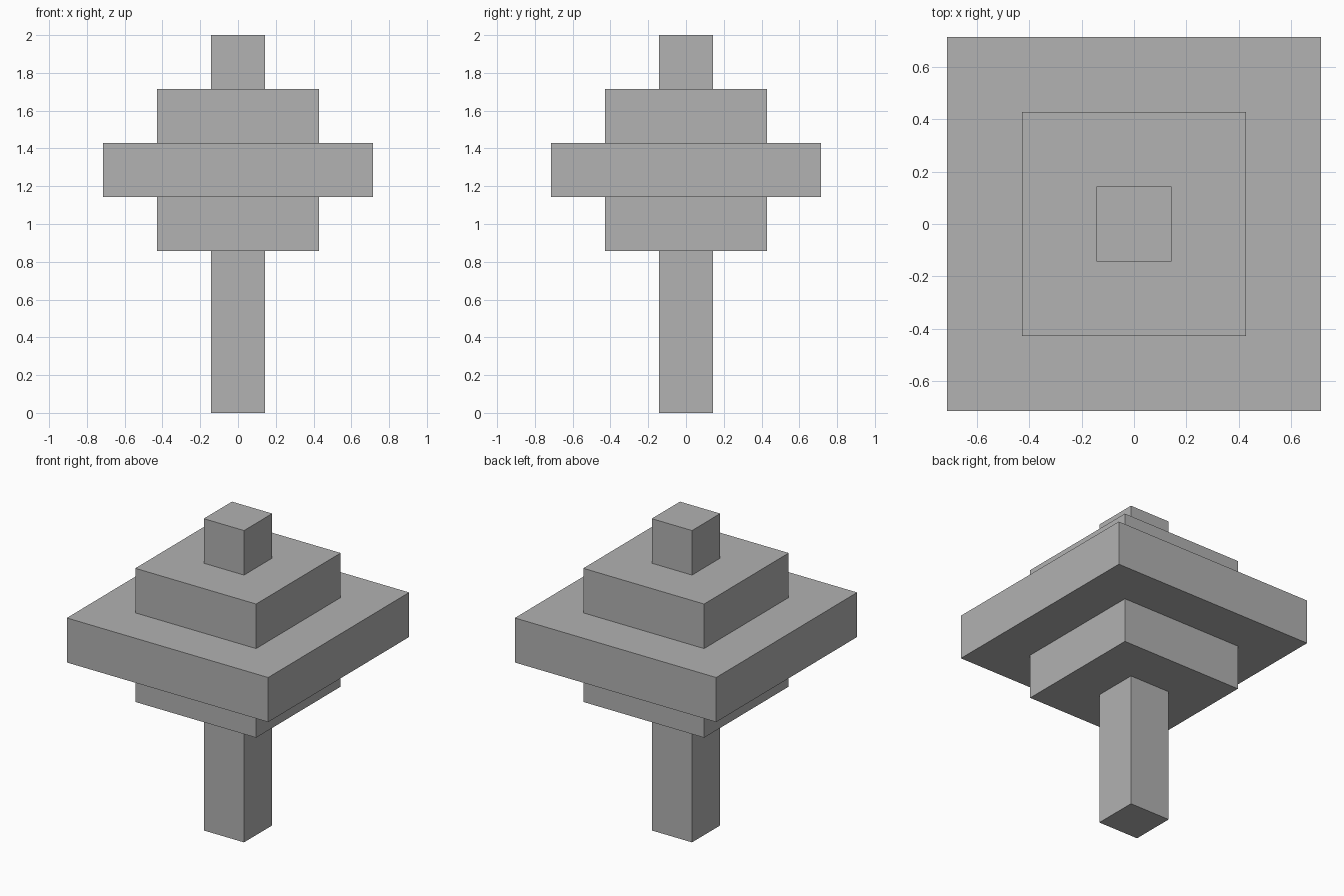
import bpy

cube = bpy.data.objects.get("Cube")
if cube:
    bpy.data.objects.remove(cube, do_unlink=True)

UNIT = 2 / 7  # edge length of one block

# Single grey colour
grey = bpy.data.materials.new("plain_grey")
grey.use_nodes = True
colour = (0.445, 0.445, 0.445, 1)
grey.diffuse_color = colour
grey.node_tree.nodes["Principled BSDF"].inputs["Base Color"].default_value = colour


def slab(name, width, bottom, height):
    """Square block, measured in units, resting at the given height."""
    bpy.ops.mesh.primitive_cube_add(size=1, location=(0, 0, (bottom + height / 2) * UNIT))
    obj = bpy.context.object
    obj.name = name
    obj.scale = (width * UNIT, width * UNIT, height * UNIT)
    bpy.ops.object.transform_apply(location=False, rotation=False, scale=True)
    obj.data.materials.append(grey)


# Trunk, then the stepped crown from bottom to tip
slab("trunk", 1, 0, 3)
slab("lower_crown", 3, 3, 1)
slab("middle_crown", 5, 4, 1)
slab("upper_crown", 3, 5, 1)
slab("crown_tip", 1, 6, 1)
